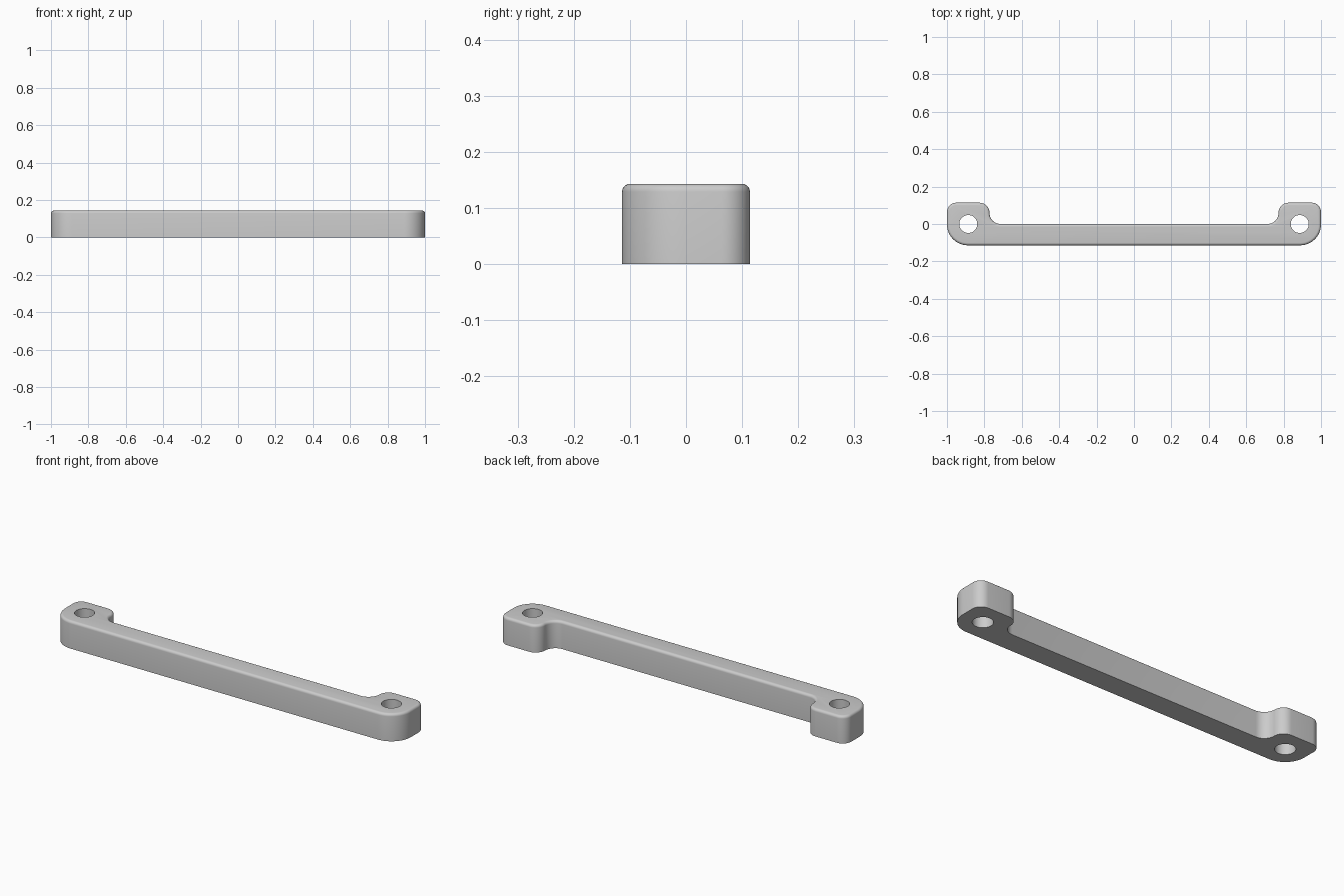
import bpy, bmesh
from math import sin, cos, radians, pi
from mathutils import Vector

cube = bpy.data.objects.get("Cube")
if cube:
    bpy.data.objects.remove(cube, do_unlink=True)

HEIGHT, HALF_DEPTH, RIM = 0.143, 0.114, 0.014
HOLE_X, HOLE_R = 0.886, 0.048

grey = bpy.data.materials.new("light grey")
grey.use_nodes = True
grey.diffuse_color = (0.6, 0.6, 0.6, 1)
grey.node_tree.nodes["Principled BSDF"].inputs["Base Color"].default_value = (0.6, 0.6, 0.6, 1)


def arc(cx, cy, r, start, end, steps=10):
    """Points along a circular arc, angles in degrees."""
    angles = [radians(start + (end - start) * i / steps) for i in range(steps + 1)]
    return [(cx + r * cos(a), cy + r * sin(a)) for a in angles]


# Right half of the handle outline, counter-clockwise from the front
FRONT_R, BACK_R, INNER_R, LUG_X = 0.112, 0.05, 0.055, 0.772
half = (arc(1 - FRONT_R, FRONT_R - HALF_DEPTH, FRONT_R, -90, 0, 16)
        + arc(1 - BACK_R, HALF_DEPTH - BACK_R, BACK_R, 0, 90)
        + arc(LUG_X + INNER_R, HALF_DEPTH - INNER_R, INNER_R, 90, 180)
        + arc(LUG_X - 0.058, 0.058, 0.058, 0, -90))
outline = half + [(-x, y) for x, y in reversed(half)]

# Extruded body with a rounded top rim
bm = bmesh.new()
base = bm.faces.new([bm.verts.new((x, y, 0)) for x, y in outline])
top = bmesh.ops.extrude_face_region(bm, geom=[base], use_keep_orig=True)["geom"]
bmesh.ops.translate(bm, vec=Vector((0, 0, HEIGHT)),
                    verts=[g for g in top if isinstance(g, bmesh.types.BMVert)])
bmesh.ops.recalc_face_normals(bm, faces=bm.faces)
rim = [e for e in bm.edges if all(v.co.z > HEIGHT / 2 for v in e.verts)]
bmesh.ops.bevel(bm, geom=rim, offset=RIM, segments=5, profile=0.5,
                affect='EDGES', clamp_overlap=False)
mesh = bpy.data.meshes.new("handle_bar")
bm.to_mesh(mesh)
bm.free()
mesh.materials.append(grey)
handle = bpy.data.objects.new("handle_bar", mesh)
bpy.context.collection.objects.link(handle)
bpy.context.view_layer.objects.active = handle
handle.select_set(True)

# Screw holes through both lugs
for side, sign in (("left", 1), ("right", -1)):
    bm = bmesh.new()
    bmesh.ops.create_cone(bm, cap_ends=True, segments=40, radius1=HOLE_R,
                          radius2=HOLE_R, depth=1)
    bmesh.ops.translate(bm, verts=bm.verts, vec=(sign * HOLE_X, 0, 0))
    cut_mesh = bpy.data.meshes.new(side + "_hole_cutter")
    bm.to_mesh(cut_mesh)
    bm.free()
    cut_mesh.materials.append(grey)
    cutter = bpy.data.objects.new(side + "_hole_cutter", cut_mesh)
    bpy.context.collection.objects.link(cutter)
    cutter.hide_render = True
    cut = handle.modifiers.new(side + "_hole", 'BOOLEAN')
    cut.operation, cut.solver, cut.object = 'DIFFERENCE', 'EXACT', cutter
    bpy.ops.object.modifier_apply(modifier=cut.name)
    bpy.data.objects.remove(cutter, do_unlink=True)

bpy.ops.object.shade_smooth_by_angle(angle=radians(35))
